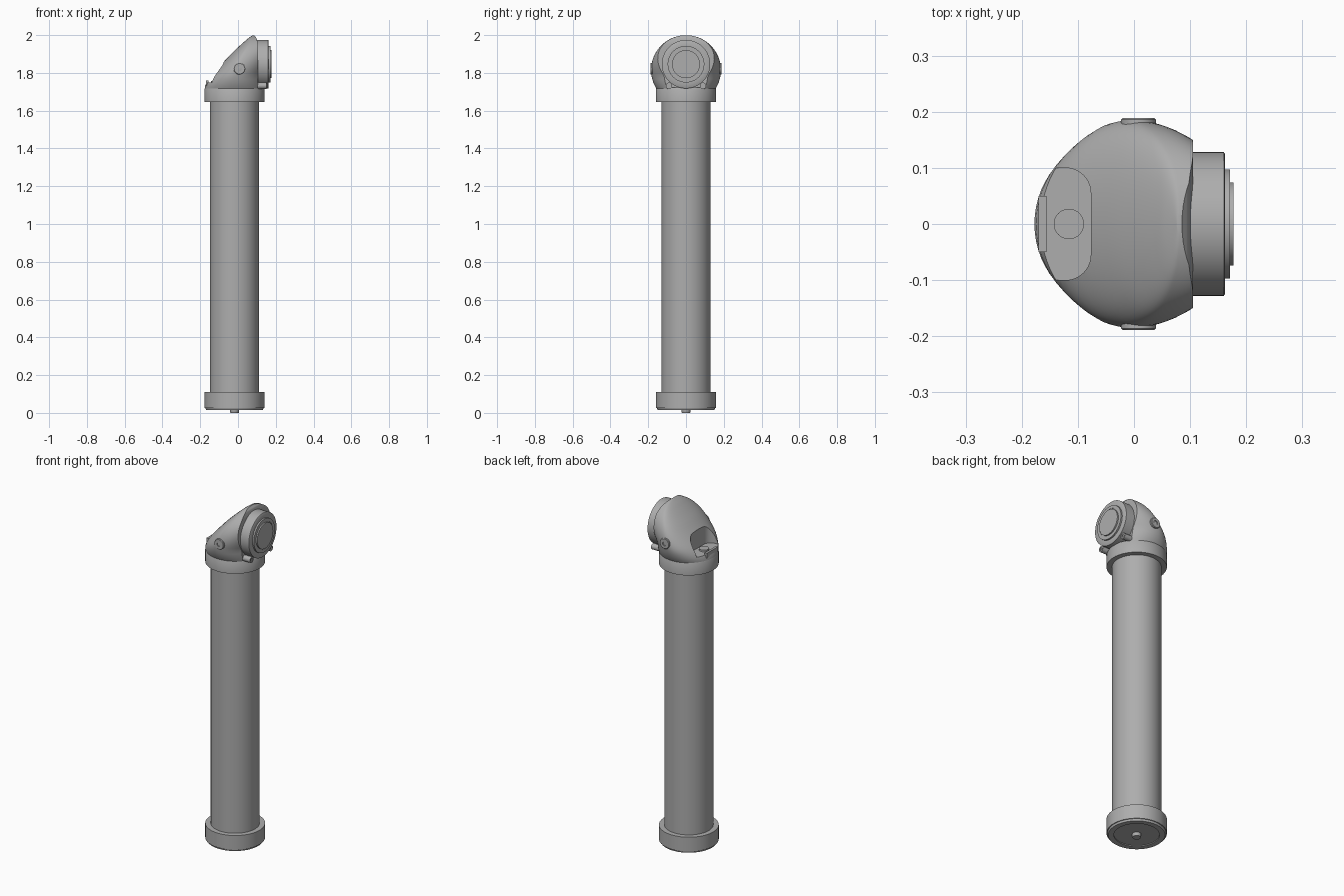
import bpy
import bmesh
import math
from mathutils import Matrix, Vector

cube = bpy.data.objects.get("Cube")
if cube:
    bpy.data.objects.remove(cube)

grey = bpy.data.materials.new("mid grey")
grey.use_nodes = True
tone = (0.42, 0.42, 0.42, 1)
grey.diffuse_color = tone
grey.node_tree.nodes["Principled BSDF"].inputs["Base Color"].default_value = tone

AXIS_X = -0.0185


def finish(bm, name, smooth=True):
    bmesh.ops.recalc_face_normals(bm, faces=bm.faces)
    mesh = bpy.data.meshes.new(name)
    bm.to_mesh(mesh)
    bm.free()
    mesh.materials.append(grey)
    obj = bpy.data.objects.new(name, mesh)
    bpy.context.collection.objects.link(obj)
    if smooth:
        shade(obj)
    return obj


def shade(obj):
    bpy.ops.object.select_all(action="DESELECT")
    obj.select_set(True)
    bpy.context.view_layer.objects.active = obj
    bpy.ops.object.shade_smooth_by_angle(angle=math.radians(35))


def loft(bm, rings):
    loops = [[bm.verts.new(p) for p in ring] for ring in rings]
    n = len(loops[0])
    for a, b in zip(loops, loops[1:]):
        for i in range(n):
            j = (i + 1) % n
            bm.faces.new((a[i], a[j], b[j], b[i]))
    bm.faces.new(loops[0])
    bm.faces.new(loops[-1])


def lathe(name, profile, origin, direction=(0, 0, 1), sides=64):
    """Turn (radius, height) points around an axis, capped at both ends."""
    turn = Vector((0, 0, 1)).rotation_difference(Vector(direction)).to_matrix().to_4x4()
    place = Matrix.Translation(origin) @ turn
    angles = [math.tau * i / sides for i in range(sides)]
    bm = bmesh.new()
    loft(bm, [[place @ Vector((r * math.cos(a), r * math.sin(a), h)) for a in angles]
              for r, h in profile])
    return finish(bm, name)


# Long tube, base cap and neck collar
lathe("main_tube", [(0.13, 0.1), (0.13, 1.66)], (AXIS_X, 0, 0))
lathe("base_cap", [(0.12, 0.02), (0.12, 0.015), (0.15, 0.015), (0.154, 0.026),
                   (0.159, 0.026), (0.159, 0.11)], (AXIS_X, 0, 0))
lathe("base_button", [(0.022, 0), (0.024, 0.003), (0.024, 0.022)], (AXIS_X, 0, 0), sides=32)
lathe("neck_collar", [(0.159, 1.645), (0.159, 1.715), (0.155, 1.722)], (AXIS_X, 0, 0))


# Head: horizontal sections, round behind and cut flat at the lens side
def interpolate(points, z):
    for (z0, v0), (z1, v1) in zip(points, points[1:]):
        if z <= z1:
            return v0 + (v1 - v0) * (z - z0) / (z1 - z0)
    return points[-1][1]


REAR = [(1.71, -0.177), (1.735, -0.174), (1.765, -0.157), (1.8, -0.13),
        (1.857, -0.077), (1.905, -0.032), (1.95, 0.016), (1.98, 0.05), (2, 0.078)]
FACE = [(1.71, 0.105), (1.955, 0.105), (1.984, 0.098), (2, 0.085)]


def head_section(z):
    rear, face = interpolate(REAR, z), interpolate(FACE, z)
    width = math.sqrt(0.185 ** 2 - (z - 1.8145) ** 2)
    mid = max(AXIS_X, (rear + face) / 2)
    end = math.asin((face - mid) / 0.16)
    ring = []
    for i in range(9):
        t = end * (1 - i / 8)
        ring.append((mid + 0.16 * math.sin(t), width * math.cos(t), z))
    for i in range(1, 32):
        t = math.pi * i / 32
        ring.append((mid - (mid - rear) * math.sin(t), width * math.cos(t), z))
    for i in range(9):
        t = end * i / 8
        ring.append((mid + 0.16 * math.sin(t), -width * math.cos(t), z))
    return ring


# Sections bunch together toward the crown
bm = bmesh.new()
loft(bm, [head_section(1.71 + 0.289 * math.sin(math.pi / 2 * i / 24)) for i in range(25)])
head = finish(bm, "head", smooth=False)

# Rounded scoop cut into the rear of the head
bm = bmesh.new()
bmesh.ops.create_cube(bm, size=1, matrix=Matrix.Translation((-0.177, 0, 1.9))
                      @ Matrix.Diagonal((0.2, 0.2, 0.304, 1)))
corners = [e for e in bm.edges if all(v.co.x > -0.1 for v in e.verts)
           and abs(e.verts[0].co.z - e.verts[1].co.z) > 0.1]
bmesh.ops.bevel(bm, geom=corners, offset=0.045, segments=10, profile=0.5, affect="EDGES")
cutter = finish(bm, "scoop_cutter", smooth=False)
cutter.hide_render = True
cut = head.modifiers.new("scoop", "BOOLEAN")
cut.operation = "DIFFERENCE"
cut.solver = "EXACT"
cut.object = cutter
bpy.context.view_layer.objects.active = head
bpy.ops.object.modifier_apply(modifier=cut.name)
bpy.data.objects.remove(cutter)
shade(head)

# Scoop fittings: a retaining lip and a round stud
bm = bmesh.new()
bmesh.ops.create_cube(bm, size=1, matrix=Matrix.Translation((-0.163, 0, 1.745))
                      @ Matrix.Diagonal((0.014, 0.1, 0.03, 1)))
finish(bm, "scoop_lip")
lathe("scoop_stud", [(0.027, 0), (0.027, 0.016)], (-0.116, 0, 1.742), sides=32)

# Stepped round lens housing
lathe("lens_housing", [(0.128, 0), (0.128, 0.06), (0.125, 0.062), (0.097, 0.062),
                       (0.097, 0.071), (0.08, 0.071), (0.08, 0.069), (0.074, 0.069),
                       (0.074, 0.077)], (0.1, 0, 1.846), (1, 0, 0))

# Mirrored pivots on the sides and small lugs under the lens
for side, label in ((1, "back"), (-1, "front")):
    lathe(label + "_pivot", [(0.031, 0), (0.031, 0.026), (0.028, 0.029), (0.012, 0.029),
                             (0.012, 0.02)], (0.008, side * 0.16, 1.822), (0, side, 0), 32)
    lathe(label + "_lens_lug", [(0.017, 0), (0.017, 0.06), (0.008, 0.06), (0.008, 0.055)],
          (0.092, side * 0.09, 1.732), (1, 0, 0), 24)
